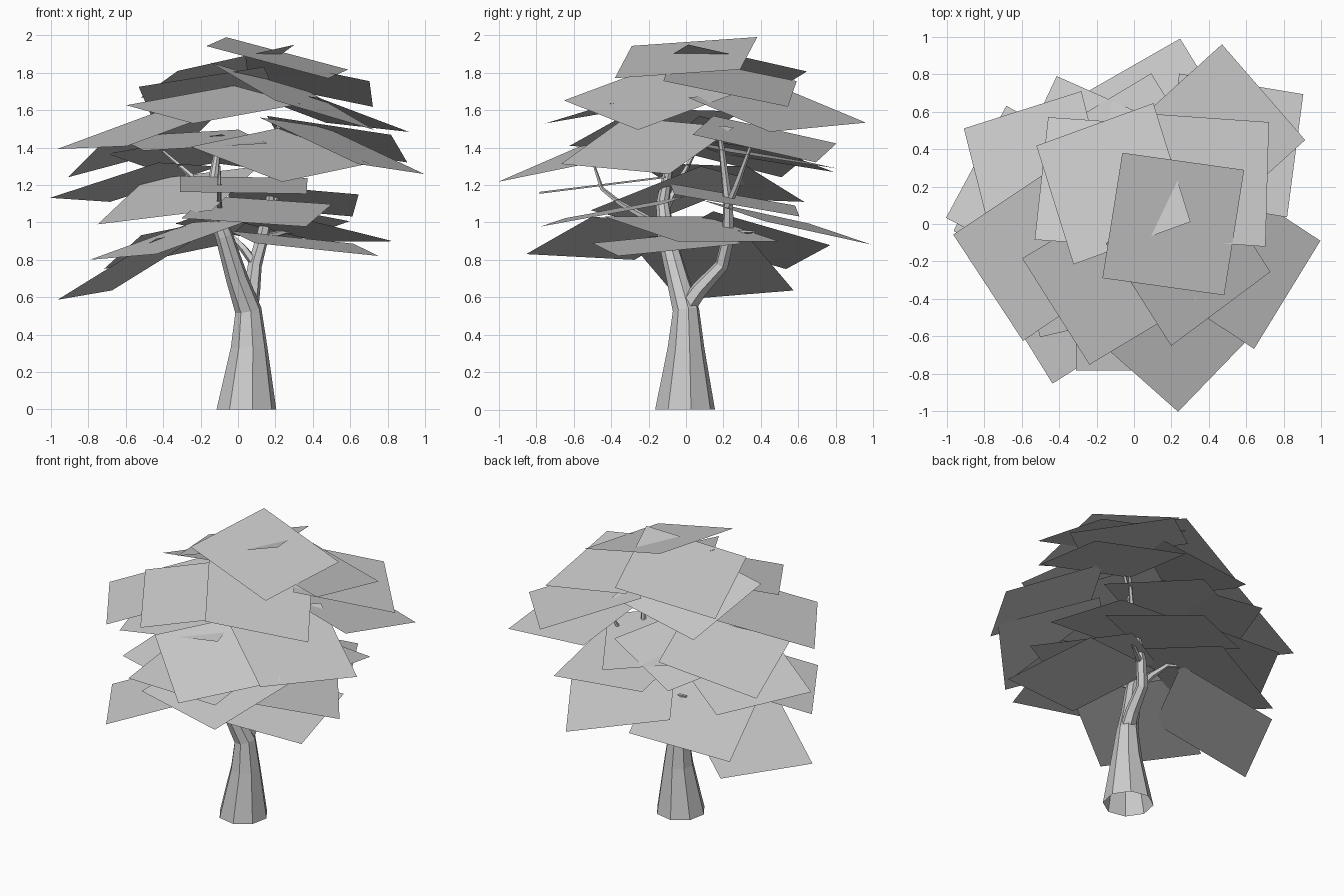
import bpy, bmesh
from math import radians, cos, sin, pi
from mathutils import Vector

grey = bpy.data.materials.new("plain grey")
grey.diffuse_color = (0.6, 0.6, 0.6, 1)


def finish(bm, name):
    me = bpy.data.meshes.new(name)
    bm.to_mesh(me)
    bm.free()
    me.materials.append(grey)
    ob = bpy.data.objects.new(name, me)
    bpy.context.collection.objects.link(ob)
    return ob


def limb(name, path, sides, flat_base=False):
    """Sweep a polygon along points (x, y, z, radius)."""
    bm = bmesh.new()
    pts = [Vector(p[:3]) for p in path]
    rings = []
    for i, p in enumerate(pts):
        d = (pts[min(i + 1, len(pts) - 1)] - pts[max(i - 1, 0)]).normalized()
        if flat_base and i == 0:
            d = Vector((0, 0, 1))
        a = (Vector((1, 0, 0)) - d * d.x).normalized()
        b = d.cross(a)
        r = path[i][3]
        rings.append([bm.verts.new(p + r * (cos(t) * a + sin(t) * b))
                      for t in (2 * pi * (k + 0.25) / sides for k in range(sides))])
    for lo, hi in zip(rings, rings[1:]):
        for k in range(sides):
            n = (k + 1) % sides
            bm.faces.new((lo[k], lo[n], hi[n], hi[k]))
    bm.faces.new(rings[-1])
    return finish(bm, name)


def leaf_cards(name, cards, size=0.68):
    """Square cards: centre x, y, z, heading in degrees, slope along x and y."""
    for i, (x, y, z, yaw, sx, sy) in enumerate(cards):
        bm = bmesh.new()
        n = Vector((-sx, -sy, 1)).normalized()
        c, s = cos(radians(yaw)), sin(radians(yaw))
        u = Vector((c, s, c * sx + s * sy)).normalized() * size / 2
        v = n.cross(u)
        o = Vector((x, y, z))
        bm.faces.new([bm.verts.new(o + q) for q in (-u - v, u - v, u + v, v - u)])
        finish(bm, f"{name}_{i + 1}")


# trunk, flared at the ground and leaning left as it rises
limb("trunk", [(.045, -.005, 0, .163), (.06, 0, .33, .1), (.055, 0, .53, .072),
               (-.005, -.045, .7, .06), (-.075, -.105, .93, .048),
               (-.14, -.125, 1.1, .036), (-.13, -.1, 1.25, .026),
               (-.1, -.06, 1.45, .012)], 8, True)

# branches
limb("back_branch", [(.06, .0, .54, .05), (.075, .07, .64, .045), (.09, .19, .77, .038),
                     (.13, .225, .92, .034), (.17, .225, 1.1, .026),
                     (.2, .19, 1.4, .016), (.22, .17, 1.54, .01)], 6)
limb("back_fork", [(.17, .22, 1.08, .022), (.24, .27, 1.2, .018), (.33, .35, 1.42, .01)], 5)
limb("inner_branch", [(.09, .19, .78, .026), (.03, .2, .86, .022),
                      (-.06, .25, .95, .016), (-.2, .28, .98, .008)], 5)
limb("front_branch", [(-.09, -.115, .97, .022), (-.1, -.35, 1.1, .014),
                      (-.1, -.45, 1.18, .012), (-.1, -.49, 1.3, .007)], 5)
limb("left_branch", [(-.12, -.12, 1.05, .022), (-.25, -.02, 1.25, .015),
                     (-.4, .05, 1.38, .008)], 5)
limb("right_branch", [(.14, .225, .92, .02), (.25, .3, .95, .014),
                      (.36, .36, .95, .007)], 5)

# crown, from the top down
leaf_cards("upper_leaf", [
    (.21, 0, 1.88, -8, -.25, .11),
    (-.11, .215, 1.808, 20, .275, -.14),
    (-.16, .22, 1.695, -4, .14, -.27),
    (.38, .235, 1.755, -4, -.22, -.2),
    (.45, .485, 1.6, -49, -.26, -.13),
    (-.13, -.295, 1.63, 31, .057, .208),
    (.29, -.18, 1.675, 36.7, -.39, .125),
    (-.51, -.16, 1.5, 33.7, .27, .15),
])
leaf_cards("middle_leaf", [
    (.555, -.205, 1.41, 58.5, -.38, .14),
    (.225, -.545, 1.36, 46, -.11, .31),
    (-.515, .29, 1.405, 17.6, .32, -.17),
    (.53, .42, 1.445, -9.4, -.185, -.2),
    (-.25, .35, 1.37, -24, .08, -.2),
    (-.02, .345, 1.37, 31, -.03, -.17),
    (-.555, .18, 1.215, 61.7, .24, -.165),
    (.03, -.445, 1.2, 0, -.015, .125),
    (.29, .26, 1.12, 2, -.08, -.18),
    (-.25, -.2, 1.44, 13, .03, .12),
])
leaf_cards("lower_leaf", [
    (-.32, -.07, 1.145, 67, .26, .29),
    (.1, -.385, 1.06, 78, -.03, .19),
    (.36, .03, .965, -54, -.16, -.12),
    (.13, .54, 1.0, -58.5, -.05, -.25),
    (-.34, -.39, .915, 32.5, .285, .123),
    (.353, -.1, .888, 12, -.12, .075),
    (-.305, .34, .905, 20.7, .28, -.2),
    (-.555, .13, .775, 64.6, .53, -.17),
])
